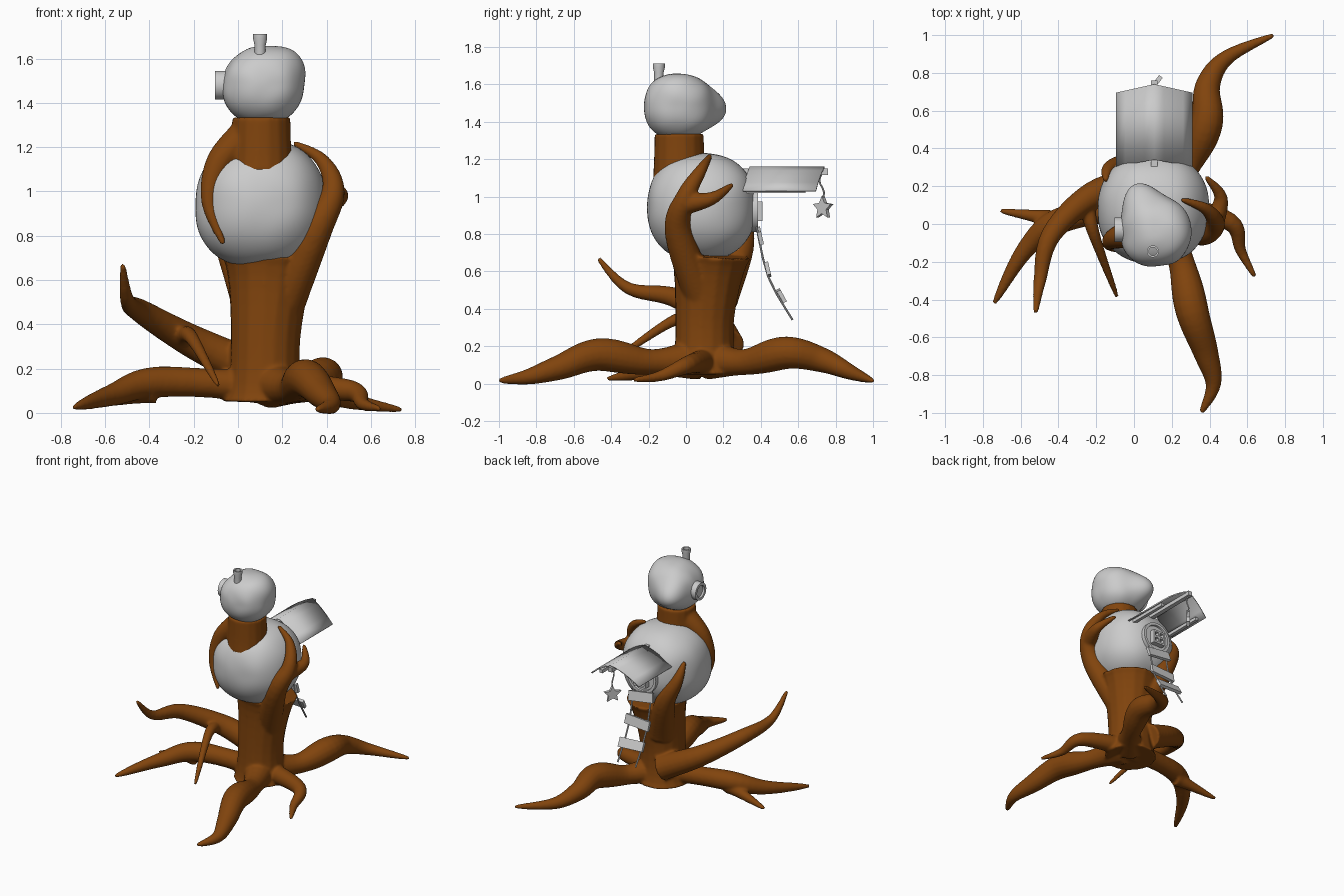
import bpy, bmesh, math
from mathutils import Vector, Matrix, noise

if "Cube" in bpy.data.objects:
    bpy.data.objects.remove(bpy.data.objects["Cube"])

brown = bpy.data.materials.new("bark")
brown.diffuse_color = (0.22, 0.058, 0.004, 1)
brown.use_nodes = True
brown.node_tree.nodes["Principled BSDF"].inputs["Base Color"].default_value = brown.diffuse_color


def finish(name, bm, smooth=True):
    bmesh.ops.recalc_face_normals(bm, faces=bm.faces)
    me = bpy.data.meshes.new(name)
    bm.to_mesh(me)
    bm.free()
    ob = bpy.data.objects.new(name, me)
    bpy.context.collection.objects.link(ob)
    if smooth:
        bpy.ops.object.select_all(action='DESELECT')
        ob.select_set(True)
        bpy.context.view_layer.objects.active = ob
        bpy.ops.object.shade_smooth_by_angle(angle=math.radians(35))
    return ob


def sweep(bm, path, radius, sides=16, steps=6):
    """Round tube along a smoothed path; radius is a function of 0..1."""
    p = [Vector(q) for q in path]
    p = [p[0]] + p + [p[-1]]
    line = []
    for a, b, c, d in zip(p, p[1:], p[2:], p[3:]):
        for t in (s / steps for s in range(steps)):
            line.append(0.5 * (2 * b + (c - a) * t + (2 * a - 5 * b + 4 * c - d) * t * t
                               + (3 * b - a - 3 * c + d) * t ** 3))
    line.append(p[-1])
    n, rings, last = Vector((0.31, 0.52, 0.8)), [], len(line) - 1
    for i, q in enumerate(line):
        tan = (line[min(i + 1, last)] - line[max(i - 1, 0)]).normalized()
        n = (n - tan * n.dot(tan)).normalized()
        r = radius(i / last)
        rings.append([bm.verts.new(q + Matrix.Rotation(k * math.tau / sides, 3, tan) @ n * r)
                      for k in range(sides)])
    for r0, r1 in zip(rings, rings[1:]):
        for k in range(sides):
            bm.faces.new((r0[k - 1], r0[k], r1[k], r1[k - 1]))
    bm.faces.new(rings[0])
    bm.faces.new(rings[-1])


def limb(bm, r, power, *path, pinch=0):
    """Limb tapering from radius r to a thin tip, optionally pinched near its start."""
    sweep(bm, path, lambda t: (r + (0.012 - r) * t ** power) * (1 - pinch * math.exp(-((t - .18) / .12) ** 2)))


def box(bm, c, size, rot=Matrix()):
    bmesh.ops.create_cube(bm, size=1, matrix=Matrix.Translation(c) @ rot @ Matrix.Diagonal((*size, 1)))


def lathe(name, profile, mat, sides=32):
    bm = bmesh.new()
    vs = [bm.verts.new((r, 0, z)) for r, z in profile]
    es = [bm.edges.new(e) for e in zip(vs, vs[1:])]
    bmesh.ops.spin(bm, geom=vs + es, cent=(0, 0, 0), axis=(0, 0, 1), angle=math.tau, steps=sides)
    bmesh.ops.remove_doubles(bm, verts=bm.verts, dist=1e-5)
    bm.transform(mat)
    return finish(name, bm)


def porthole(name, r, centre, axis):
    """Disc with a raised rim, facing sideways or backwards."""
    lathe(name, [(0, -.04), (r, -.04), (r, .024), (r - .02, .024), (r - .022, .01), (0, .01)],
          Matrix.Translation(centre) @ Matrix.Rotation(-math.pi / 2, 4, axis))


def boulder(name, centre, radii, power, lump, bumps=()):
    """Squared, slightly lumpy ball; bumps are (direction, height, sharpness)."""
    bm = bmesh.new()
    bmesh.ops.create_icosphere(bm, subdivisions=5, radius=1)
    for v in bm.verts:
        d = v.co.normalized()
        k = sum(abs(c) ** power for c in d) ** (-1 / power)
        k += lump * noise.noise(d * 2)
        for way, height, sharp in bumps:
            k += height * math.exp(sharp * (d.dot(Vector(way).normalized()) - 1))
        v.co = Vector(centre) + Vector([c * k * r for c, r in zip(d, radii)])
    return finish(name, bm)


# Tree: all woody parts are fused by a voxel remesh
bm = bmesh.new()
# trunk with flared foot and cup, then the neck
sweep(bm, [(.12, .1, .05), (.125, .1, .35), (.148, .128, .69)],
      lambda t: .15 + .04 * (1 - t) ** 5 + .07 * t ** 3.2)
sweep(bm, [(.105, -.035, 1.09), (.105, -.037, 1.335)], lambda t: .133 + .012 * (1 - t) ** 2)
# front, back, right and left roots
limb(bm, .115, 1.5, (.15, .05, .13), (.25, -.2, .115), (.31, -.47, .155), (.38, -.68, .085),
     (.42, -.85, .035), (.355, -1, .015), pinch=.35)
limb(bm, .115, 1.5, (.15, .12, .13), (.29, .32, .115), (.385, .54, .165), (.39, .73, .125),
     (.49, .88, .06), (.74, 1, .013), pinch=.35)
limb(bm, .075, .8, (.2, .1, .12), (.51, .01, .1), (.565, -.14, .04), (.64, -.28, .02))
limb(bm, .08, 2, (.1, .1, .12), (-.36, .03, .14), (-.57, -.13, .08), (-.74, -.42, .025), pinch=.15)
limb(bm, .06, .8, (-.38, .02, .1), (-.71, .07, .03))
# raised left branch and its drooping twig
limb(bm, .095, 1, (.05, .22, .2), (-.22, .15, .33), (-.44, -.06, .46), (-.5, -.31, .51), (-.52, -.47, .67))
limb(bm, .045, 1.3, (-.25, .1, .34), (-.21, -.06, .34), (-.09, -.385, .125))
# gripping limbs: back, right with two fingers, and the left strand
limb(bm, .1, 1, (.08, .18, .45), (-.03, .295, .74), (-.13, .29, .93), (-.15, .23, 1.06))
limb(bm, .1, .9, (.18, .1, .42), (.345, -.04, .81), (.43, 0, 1), (.38, .08, 1.14), (.25, .13, 1.22))
limb(bm, .06, 1, (.42, 0, .96), (.46, .14, .99), (.38, .25, 1.065))
limb(bm, .09, .9, (.05, -.04, 1.26), (-.085, -.07, 1.13), (-.13, -.105, .95), (-.065, -.145, .76))
tree = finish("tree", bm, False)
tree.data.materials.append(brown)
fuse = tree.modifiers.new("fuse", 'REMESH')
fuse.mode, fuse.voxel_size, fuse.use_smooth_shade = 'VOXEL', 0.009, True
soften = tree.modifiers.new("soften", 'SMOOTH')
soften.factor, soften.iterations = 0.5, 9

# Round rooms
boulder("lower_room", (.105, .083, .945), (.292, .29, .288), 2.3, .015, [((-1, -.4, -.6), .04, 5)])
boulder("upper_room", (.112, -.04, 1.482), (.184, .184, .174), 2.35, .02,
        [((-.42, 1, -.05), .45, 9), ((1, -.1, .8), .12, 8), ((-1, -.2, .8), -.08, 8)])

# Chimney pipe with a collar
lathe("chimney", [(0, 0), (.025, 0), (.025, .07), (.032, .1), (.032, .12), (.022, .12), (.022, .03), (0, .03)],
      Matrix.Translation((.1, -.145, 1.59)), 20)

# Round side window, round door and its small square window
porthole("upper_window", .065, (-.08, -.03, 1.48), 'Y')
porthole("door", .12, (.105, .36, .93), 'X')
bm = bmesh.new()
for s in (-.045, 0, .045):
    box(bm, (.105 + s, .39, .92), (.014, .04, .104))
    box(bm, (.105, .39, .92 + s), (.104, .04, .014))
finish("door_window", bm, False)

# Gabled porch roof, bowed in section, with a slanted outer edge
bm = bmesh.new()
rows = []
for k in range(-4, 5):
    u = abs(k) / 4
    z = 1.155 - .07 * u - .055 * u * u
    rows.append([bm.verts.new((.107 + .05 * k, y, z)) for y in (.34 - .035 * u, .74 - .045 * u)])
for a, b in zip(rows, rows[1:]):
    bm.faces.new((a[0], b[0], b[1], a[1]))
roof = finish("porch_roof", bm)
shell = roof.modifiers.new("thickness", 'SOLIDIFY')
shell.thickness, shell.offset = .01, 0

# Ridge beam and side beams
bm = bmesh.new()
box(bm, (.107, .525, 1.132), (.034, .47, .034))
for s in (-1, 1):
    box(bm, (.107 + s * .16, .475, 1.032), (.025, .33, .025))
finish("porch_beams", bm, False)

# Hanging star on a wavy cord
bm = bmesh.new()
f = bm.faces.new([bm.verts.new((r * math.sin(a), -.012, r * math.cos(a)))
                  for r, a in ((.031 if k % 2 else .064, k * math.pi / 5) for k in range(10))])
ext = bmesh.ops.extrude_face_region(bm, geom=[f])['geom']
bmesh.ops.translate(bm, verts=[v for v in ext if isinstance(v, bmesh.types.BMVert)], vec=(0, .024, 0))
bm.transform(Matrix.Translation((.105, .733, .94)) @ Matrix.Rotation(math.radians(52), 4, 'Z'))
finish("hanging_star", bm, False)
bm = bmesh.new()
sweep(bm, [(.105, .726 - .012 * math.sin(1.2 * k), 1.12 - .026 * k) for k in range(6)], lambda t: .005, 8, 3)
finish("star_cord", bm)

# Rope ladder
bm = bmesh.new()
for x in (.025, .175):
    sweep(bm, [(x, .375, .85), (x, .44, .57), (x, .57, .34)], lambda t: .006, 8, 3)
finish("ladder_ropes", bm)
bm = bmesh.new()
for y, z, tilt, roll in ((.395, .79, 13, 8), (.437, .61, 13, -4), (.51, .47, 29, 3)):
    box(bm, (.1, y, z), (.2, .022, .07),
        Matrix.Rotation(math.radians(tilt), 4, 'X') @ Matrix.Rotation(math.radians(roll), 4, 'Y'))
finish("ladder_rungs", bm, False)
